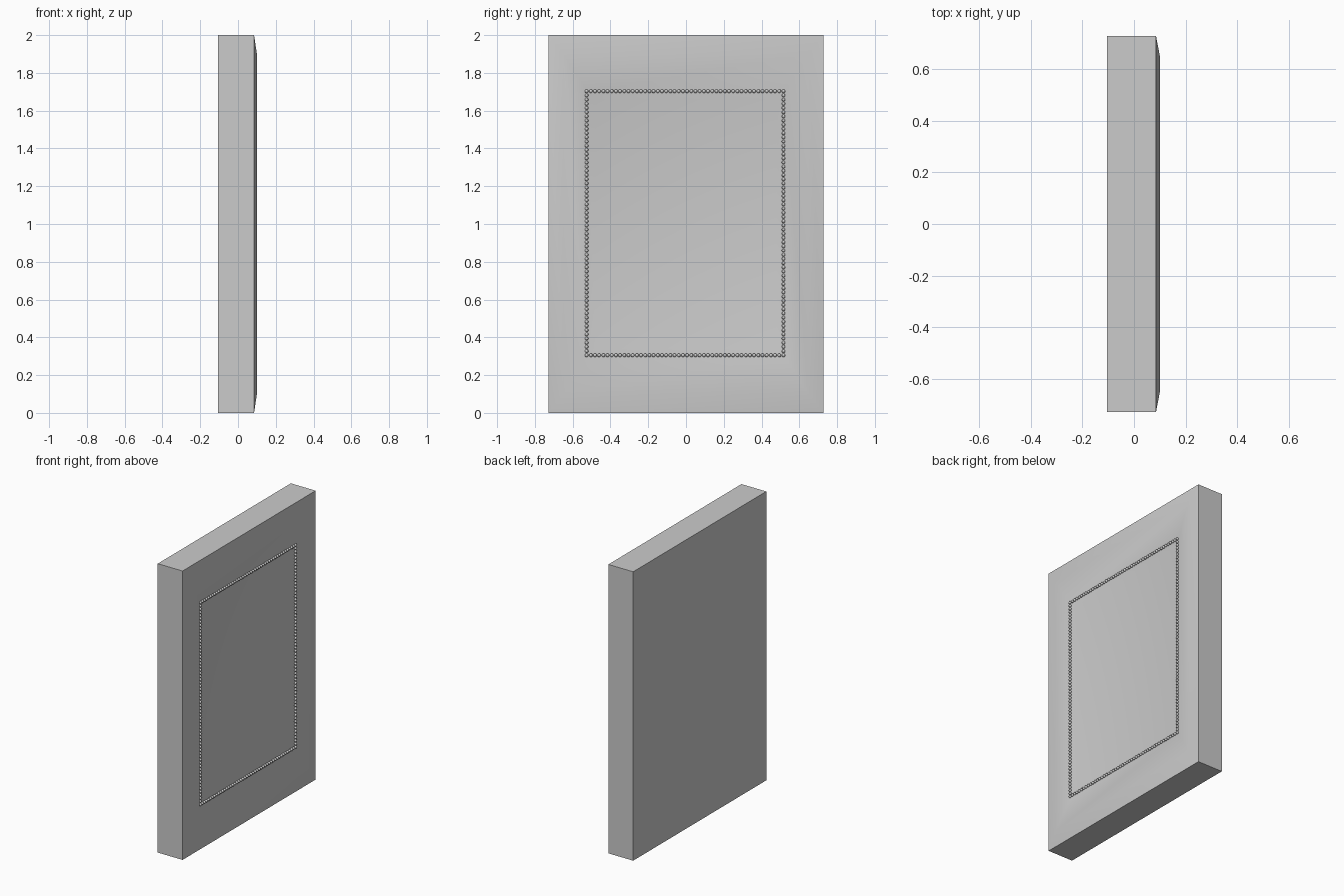
import bpy, bmesh, math
from mathutils import Matrix, Vector

cube = bpy.data.objects.get("Cube")
if cube:
    bpy.data.objects.remove(cube, do_unlink=True)


def make_material(name, colour):
    mat = bpy.data.materials.new(name)
    mat.use_nodes = True
    mat.diffuse_color = colour
    mat.node_tree.nodes["Principled BSDF"].inputs["Base Color"].default_value = colour
    return mat


grey = make_material("plain grey", (0.6, 0.6, 0.6, 1))


def add_object(name, bm, angle):
    mesh = bpy.data.meshes.new(name)
    bm.to_mesh(mesh)
    bm.free()
    obj = bpy.data.objects.new(name, mesh)
    bpy.context.collection.objects.link(obj)
    mesh.materials.append(grey)
    bpy.ops.object.select_all(action="DESELECT")
    obj.select_set(True)
    bpy.context.view_layer.objects.active = obj
    bpy.ops.object.shade_smooth_by_angle(angle=math.radians(angle))
    return obj


# Framed panel: nested rectangles (depth, half width, half height) from back to centre
rings = [(-0.105, 0.728, 1.0), (0.085, 0.728, 1.0), (0.1, 0.65, 0.9),
         (0.076, 0.52, 0.70), (0.068, 0.48, 0.66)]
bm = bmesh.new()
loops = [[bm.verts.new((x, sy * w, 1 + sz * h))
          for sy, sz in ((-1, -1), (1, -1), (1, 1), (-1, 1))] for x, w, h in rings]
for outer, inner in zip(loops, loops[1:]):
    for i in range(4):
        j = (i + 1) % 4
        bm.faces.new((outer[i], outer[j], inner[j], inner[i]))
bm.faces.new(loops[-1])
bm.faces.new(loops[0][::-1])
add_object("framed_panel", bm, 40)

# Beaded trim: a row of small spheres along each side of the inner panel
spacing = 0.0223
left, right, low, high = -0.526, 0.516, 0.305, 1.703
corners = [Vector((0.08, y, z)) for y, z in
           ((left, low), (left, high), (right, high), (right, low))]
bm = bmesh.new()
for a, b in zip(corners, corners[1:] + corners[:1]):
    count = round((b - a).length / spacing)
    for i in range(count):
        bmesh.ops.create_uvsphere(bm, u_segments=10, v_segments=6, radius=0.0095,
                                  matrix=Matrix.Translation(a.lerp(b, i / count)))
add_object("bead_trim", bm, 60)
